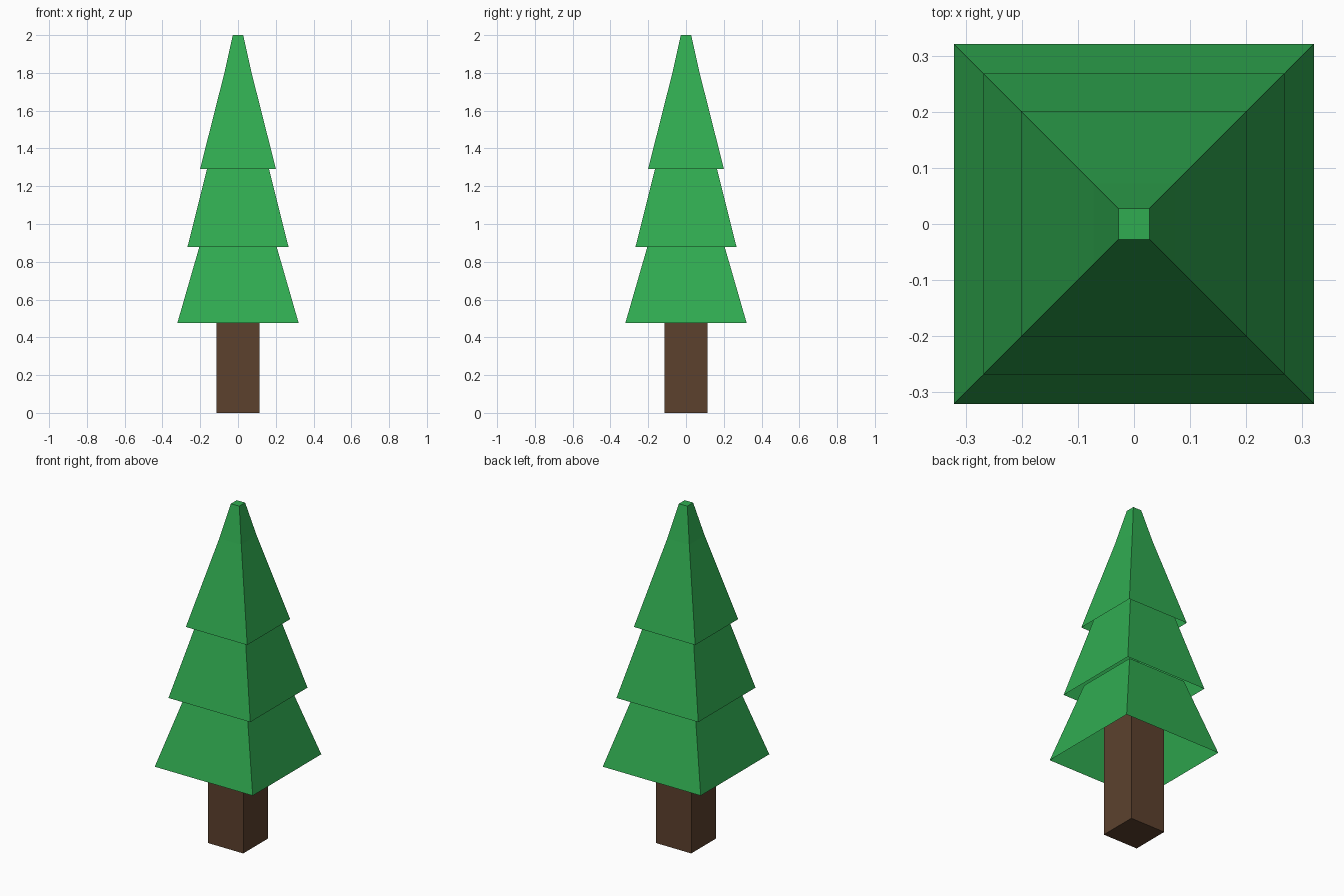
import bpy
import bmesh

if "Cube" in bpy.data.objects:
    bpy.data.objects.remove(bpy.data.objects["Cube"])


def material(name, rgb):
    mat = bpy.data.materials.new(name)
    mat.diffuse_color = (*rgb, 1.0)
    mat.use_nodes = True
    mat.node_tree.nodes["Principled BSDF"].inputs["Base Color"].default_value = mat.diffuse_color
    return mat


def square_loft(name, profile, mat, cap_bottom, cap_top):
    """Skin square rings given as (half width, height)."""
    bm = bmesh.new()
    rings = [[bm.verts.new((sx * h, sy * h, z))
              for sx, sy in ((-1, -1), (1, -1), (1, 1), (-1, 1))]
             for h, z in profile]
    for low, high in zip(rings, rings[1:]):
        for i in range(4):
            j = (i + 1) % 4
            bm.faces.new((low[i], low[j], high[j], high[i]))
    if cap_bottom:
        bm.faces.new(rings[0][::-1])
    if cap_top:
        bm.faces.new(rings[-1])
    mesh = bpy.data.meshes.new(name)
    bm.to_mesh(mesh)
    bm.free()
    mesh.materials.append(mat)
    obj = bpy.data.objects.new(name, mesh)
    bpy.context.collection.objects.link(obj)
    return obj


green = material("leaf green", (0.0296, 0.413, 0.0823))
brown = material("bark brown", (0.107, 0.053, 0.027))

# Trunk, running up inside the lowest branches
square_loft("trunk", [(0.115, 0), (0.115, 0.8)], brown, True, True)

# Branch tiers, hollow underneath, each tucked into the one above
square_loft("lower_branches", [(0.321, 0.476), (0.19, 0.93)], green, False, False)
square_loft("middle_branches", [(0.268, 0.877), (0.152, 1.34)], green, False, False)
square_loft("top_branches", [(0.201, 1.29), (0.072, 1.8), (0.0275, 2.0)], green, False, True)
